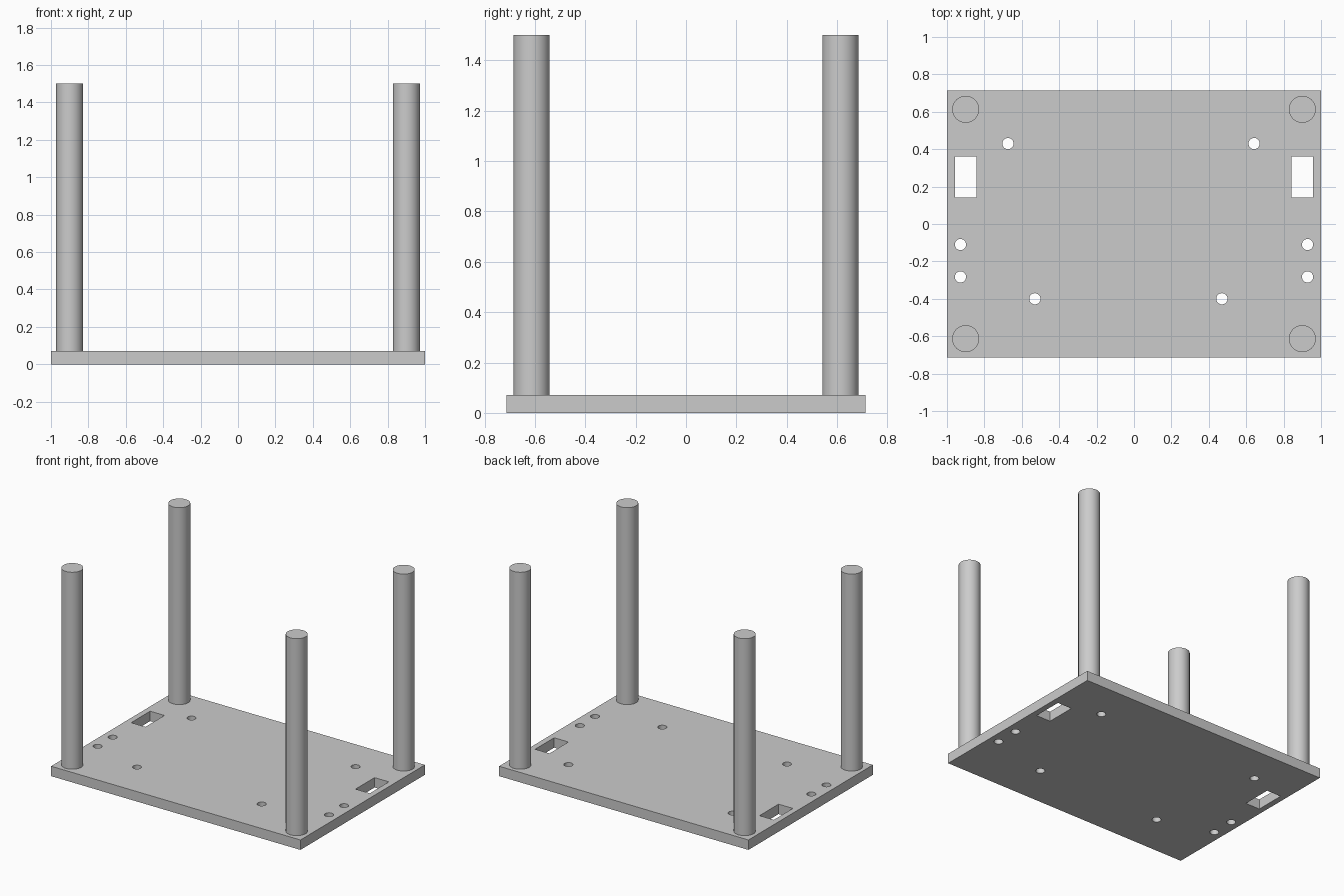
import bpy
import math

cube = bpy.data.objects.get("Cube")
if cube:
    bpy.data.objects.remove(cube, do_unlink=True)

HALF_DEPTH = 0.713
THICKNESS = 0.072
HEIGHT = 1.5

grey = bpy.data.materials.new("plain grey")
grey.use_nodes = True
colour = (0.6, 0.6, 0.6, 1)
grey.diffuse_color = colour
grey.node_tree.nodes["Principled BSDF"].inputs["Base Color"].default_value = colour


def box(name, x, y, z, sx, sy, sz):
    bpy.ops.mesh.primitive_cube_add(size=1, location=(x, y, z))
    ob = bpy.context.object
    ob.name = name
    ob.scale = (sx, sy, sz)
    bpy.ops.object.transform_apply(location=False, rotation=False, scale=True)
    ob.data.materials.append(grey)
    return ob


def rod(name, x, y, bottom, top, radius, sides):
    bpy.ops.mesh.primitive_cylinder_add(
        vertices=sides, radius=radius, depth=top - bottom,
        location=(x, y, (bottom + top) / 2))
    ob = bpy.context.object
    ob.name = name
    ob.data.materials.append(grey)
    return ob


def smooth(ob):
    bpy.ops.object.select_all(action="DESELECT")
    ob.select_set(True)
    bpy.context.view_layer.objects.active = ob
    bpy.ops.object.shade_smooth_by_angle(angle=math.radians(30))


# Base plate
plate = box("base_plate", 0, 0, THICKNESS / 2, 2, 2 * HALF_DEPTH, THICKNESS)

# Cutters: side slots, paired edge holes and mounting holes
cutters = []
for side in (-1, 1):
    cutters.append(box("slot_cutter", side * 0.9, 0.252, THICKNESS / 2, 0.115, 0.218, 0.2))
holes = [(side * 0.928, y) for side in (-1, 1) for y in (-0.11, -0.283)]
holes += [(-0.674, 0.43), (0.642, 0.43), (-0.53, -0.4), (0.47, -0.4)]
for x, y in holes:
    cutters.append(rod("hole_cutter", x, y, -0.1, 0.2, 0.03, 32))

# Cut the openings, then discard the cutters
for cutter in cutters:
    cutter.hide_render = True
    cut = plate.modifiers.new("opening", "BOOLEAN")
    cut.operation = "DIFFERENCE"
    cut.solver = "EXACT"
    cut.object = cutter
bpy.context.view_layer.objects.active = plate
for cut in list(plate.modifiers):
    bpy.ops.object.modifier_apply(modifier=cut.name)
for cutter in cutters:
    bpy.data.objects.remove(cutter, do_unlink=True)
smooth(plate)

# Corner posts
for y, end in ((-0.613, "front"), (0.613, "back")):
    for x, side in ((-0.9, "right"), (0.9, "left")):
        smooth(rod(f"{end}_{side}_post", x, y, THICKNESS, HEIGHT, 0.072, 64))
